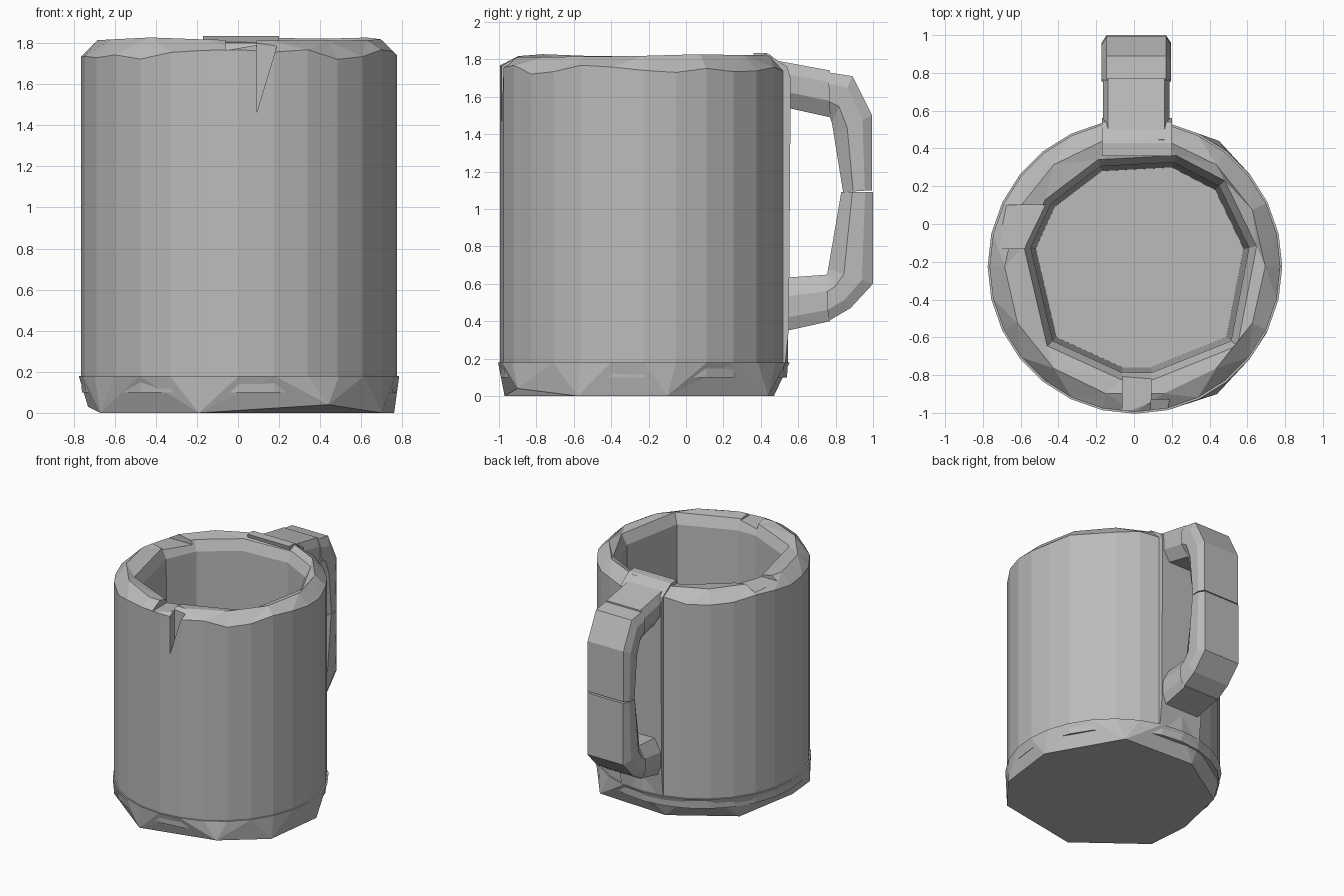
import bpy, bmesh, math, random
from mathutils import Vector

random.seed(4)
if "Cube" in bpy.data.objects:
    bpy.data.objects.remove(bpy.data.objects["Cube"])

grey = bpy.data.materials.new("stone_grey")
grey.use_nodes = True
grey.diffuse_color = (0.5, 0.5, 0.5, 1)
grey.node_tree.nodes["Principled BSDF"].inputs["Base Color"].default_value = (0.5, 0.5, 0.5, 1)
CENTRE = Vector((0.005, -0.225, 0))


def loft(name, rings):
    """Closed flat-shaded solid through rings that may differ in point count."""
    bm = bmesh.new()
    loops = []
    for ring in rings:
        vs = [bm.verts.new(p) for p in ring]
        loops.append([bm.edges.new((vs[i], vs[i - 1])) for i in range(len(vs))])
        if ring is rings[0] or ring is rings[-1]:
            bm.faces.new(vs)
    for a, b in zip(loops, loops[1:]):
        bmesh.ops.bridge_loops(bm, edges=a + b)
    bmesh.ops.recalc_face_normals(bm, faces=bm.faces[:])
    mesh = bpy.data.meshes.new(name)
    bm.to_mesh(mesh)
    bm.free()
    mesh.materials.append(grey)
    obj = bpy.data.objects.new(name, mesh)
    bpy.context.collection.objects.link(obj)
    return obj


def circle(r, z, n, turn=0.0, wobble=0.0):
    out = []
    for i in range(n):
        a = math.tau * (i + turn) / n
        dz = random.uniform(-wobble, wobble)
        out.append(CENTRE + Vector((r * math.cos(a), r * math.sin(a), z + dz)))
    return out


def outline(points, z, scale=1.0):
    return [CENTRE + (Vector((x, y, 0)) - CENTRE) * scale + Vector((0, 0, z)) for x, y in points]


# Cup body: round outside, ten-sided well inside, uneven chipped rim
well = [(0.58, -0.13), (0.43, 0.18), (0.20, 0.30), (-0.17, 0.28), (-0.42, 0.09),
        (-0.52, -0.13), (-0.41, -0.60), (-0.06, -0.76), (0.09, -0.76), (0.49, -0.60)]
well.reverse()
well = well[-1:] + well[:-1]
body = loft("cup_body", [
    circle(0.765, 0.1, 28), circle(0.77, 0.19, 28), circle(0.77, 1.745, 28, 0, 0.025),
    circle(0.69, 1.82, 14, 0, 0.008),
    outline(well, 1.80, 1.12), outline(well, 1.72, 1.05), outline(well, 0.2)])


# Chips and the crack in the rim
def chip(points, axis, lo, hi):
    def place(p, d):
        return Vector((p[0], d, p[1])) if axis == "y" else Vector((d, p[0], p[1]))
    cutter = loft("rim_cutter", [[place(p, d) for p in points] for d in (lo, hi)])
    cutter.hide_render = True
    mod = body.modifiers.new("chip", "BOOLEAN")
    mod.operation, mod.solver, mod.object = "DIFFERENCE", "EXACT", cutter
    bpy.context.view_layer.objects.active = body
    bpy.ops.object.modifier_apply(modifier=mod.name)
    bpy.data.objects.remove(cutter)


chip([(-0.06, 1.765), (0.09, 1.79), (0.09, 1.95), (-0.06, 1.95)], "y", -1.1, -0.7)
chip([(0.09, 1.46), (0.19, 1.79), (0.19, 1.95), (0.09, 1.95)], "y", -1.1, -0.93)
chip([(-0.13, 1.785), (0.10, 1.77), (0.10, 1.95), (-0.13, 1.95)], "x", -0.9, -0.4)

# Roughly hewn foot
foot = [Vector(p) for p in (
    (0.76, -0.10, 0), (0.45, 0.44, 0), (-0.15, 0.47, 0), (-0.60, 0.18, 0),
    (-0.73, -0.30, 0.03), (-0.67, -0.60, 0), (-0.19, -0.97, 0), (0.44, -0.90, 0.04),
    (0.70, -0.58, 0))]
loft("foot", [foot, circle(0.78, 0.18, 28)])

# Flattened mount where the handle meets the wall
loft("handle_mount", [
    [(-0.17, y0, z), (0.20, y0, z), (0.20, y1, z), (-0.17, y1, z)]
    for y0, y1, z in ((0.44, 0.53, 0.17), (0.44, 0.55, 0.36), (0.44, 0.56, 1.70),
                      (0.38, 0.54, 1.76), (0.36, 0.43, 1.835))])


# Handle blocks: chamfered sections between an outer and an inner point (y, z)
def section(outer, inner, wide=0.185):
    o, i = Vector((0, *outer)), Vector((0, *inner))
    out = []
    for x, t in ((-0.85, 0), (0.85, 0), (1, 0.25), (1, 0.65), (0.7, 1),
                 (-0.7, 1), (-1, 0.65), (-1, 0.25)):
        out.append(o.lerp(i, t) + Vector((0.012 + x * wide, 0, 0)))
    return out


blocks = {
    "handle_top_stub": [((0.50, 1.79), (0.50, 1.55)), ((0.77, 1.74), (0.77, 1.49))],
    "handle_upper_grip": [((0.76, 1.73), (0.77, 1.49)), ((0.89, 1.71), (0.78, 1.46)),
                          ((0.995, 1.50), (0.79, 1.40)), ((0.995, 1.10), (0.84, 1.09))],
    "handle_lower_grip": [((1.0, 1.09), (0.83, 1.09)), ((1.0, 0.60), (0.76, 0.68)),
                          ((0.88, 0.47), (0.755, 0.65)), ((0.76, 0.40), (0.75, 0.64))],
    "handle_bottom_stub": [((0.50, 0.34), (0.50, 0.63)), ((0.77, 0.40), (0.77, 0.65))],
}
for name, pairs in blocks.items():
    width = 0.175 if "stub" in name else 0.185
    loft(name, [section(o, i, width) for o, i in pairs])
